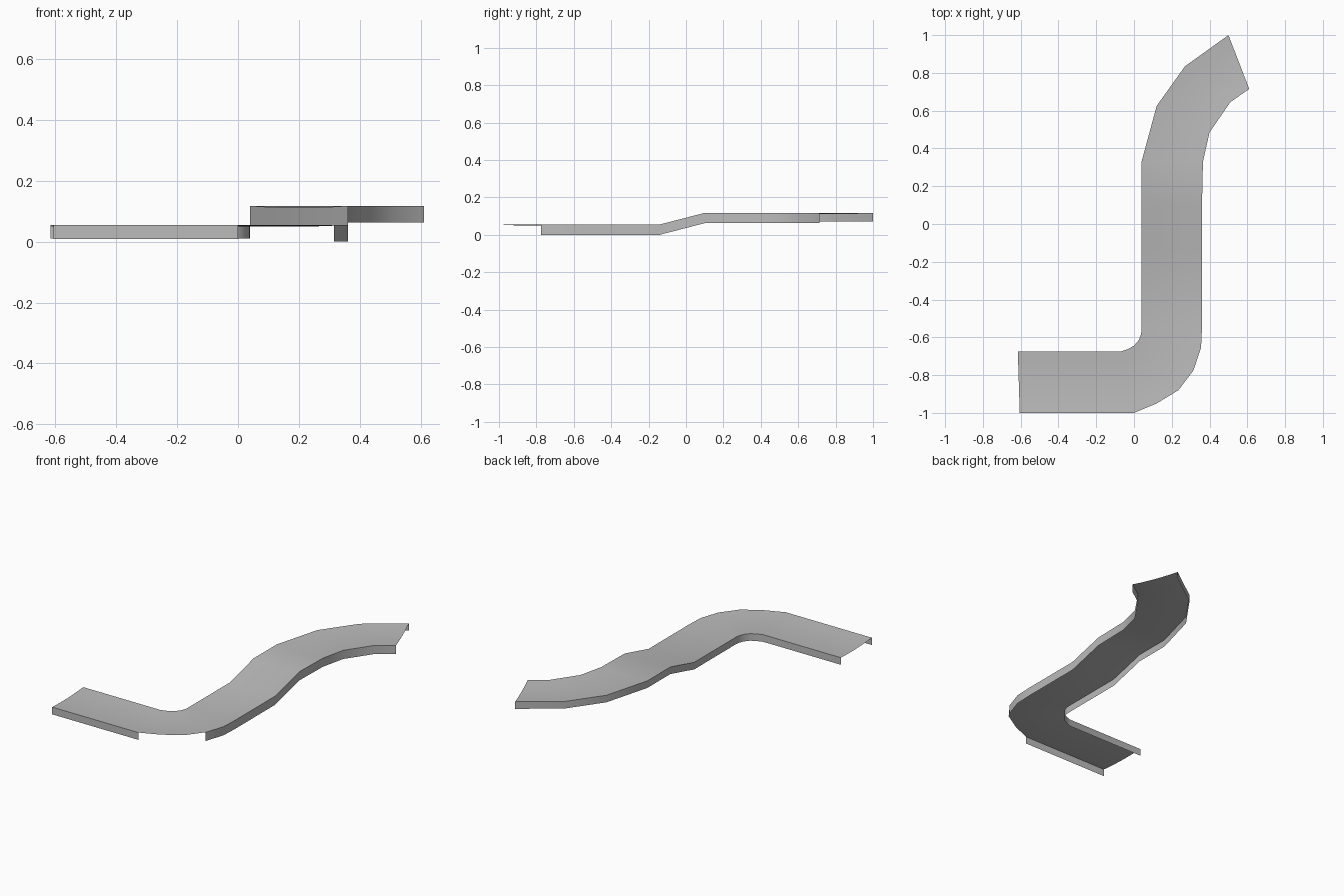
import bpy
import bmesh
import math
from mathutils import Vector

cube = bpy.data.objects.get("Cube")
if cube:
    bpy.data.objects.remove(cube, do_unlink=True)

grey = bpy.data.materials.new("light grey")
grey.use_nodes = True
GREY = (0.5, 0.5, 0.5, 1)
grey.diffuse_color = GREY
grey.node_tree.nodes["Principled BSDF"].inputs["Base Color"].default_value = GREY

LOW, HIGH = 0.055, 0.117   # deck heights before and after the ramp
DIP = 0.006                # shallow hollow along the centre line
ACROSS = 6

# Stations along the road: left edge and right edge in plan, deck height
stations = [
    ((-0.615, -0.675), (-0.605, -1.0), LOW),
    ((-0.07, -0.675), (0.0, -1.0), LOW),
    ((-0.035, -0.663), (0.12, -0.95), LOW),
    ((0.0, -0.645), (0.235, -0.88), LOW),
    ((0.025, -0.615), (0.315, -0.775), LOW),
    ((0.037, -0.585), (0.355, -0.655), LOW),
    ((0.04, -0.56), (0.36, -0.55), LOW),
    ((0.04, -0.14), (0.36, -0.14), LOW),
    ((0.04, 0.10), (0.36, 0.10), HIGH),
    ((0.04, 0.33), (0.365, 0.33), HIGH),
    ((0.12, 0.625), (0.40, 0.485), HIGH),
    ((0.27, 0.835), (0.51, 0.645), HIGH),
    ((0.50, 1.0), (0.61, 0.715), HIGH),
]
left_edge = [Vector((*l, z)) for l, r, z in stations]
right_edge = [Vector((*r, z)) for l, r, z in stations]


def sheet(name, rows):
    """Skin a grid of points, given as equal rows, into an open sheet."""
    bm = bmesh.new()
    grid = [[bm.verts.new(p) for p in row] for row in rows]
    for a, b in zip(grid, grid[1:]):
        for i in range(len(a) - 1):
            bm.faces.new((a[i], a[i + 1], b[i + 1], b[i]))
    mesh = bpy.data.meshes.new(name)
    bm.to_mesh(mesh)
    bm.free()
    mesh.materials.append(grey)
    obj = bpy.data.objects.new(name, mesh)
    bpy.context.collection.objects.link(obj)
    bpy.ops.object.select_all(action="DESELECT")
    obj.select_set(True)
    bpy.context.view_layer.objects.active = obj
    bpy.ops.object.shade_smooth_by_angle(angle=math.radians(40))
    return obj


def skirt(name, edge, depth):
    """Hang a vertical strip below an edge of the deck."""
    drop = Vector((0, 0, depth))
    return sheet(name, [[p - drop for p in edge], edge])


# Deck, slightly hollow across its width
deck = []
for l, r in zip(left_edge, right_edge):
    row = []
    for i in range(ACROSS + 1):
        t = i / ACROSS
        p = l.lerp(r, t)
        p.z -= DIP * 4 * t * (1 - t)
        row.append(p)
    deck.append(row)
sheet("road_deck", [row[::-1] for row in reversed(deck)])

# Side skirts; the right one is open around the outside of the first bend
skirt("left_skirt", left_edge[::-1], 0.045)
skirt("right_skirt_start", right_edge[:2], 0.046)
skirt("right_skirt_main", right_edge[4:], 0.055)
